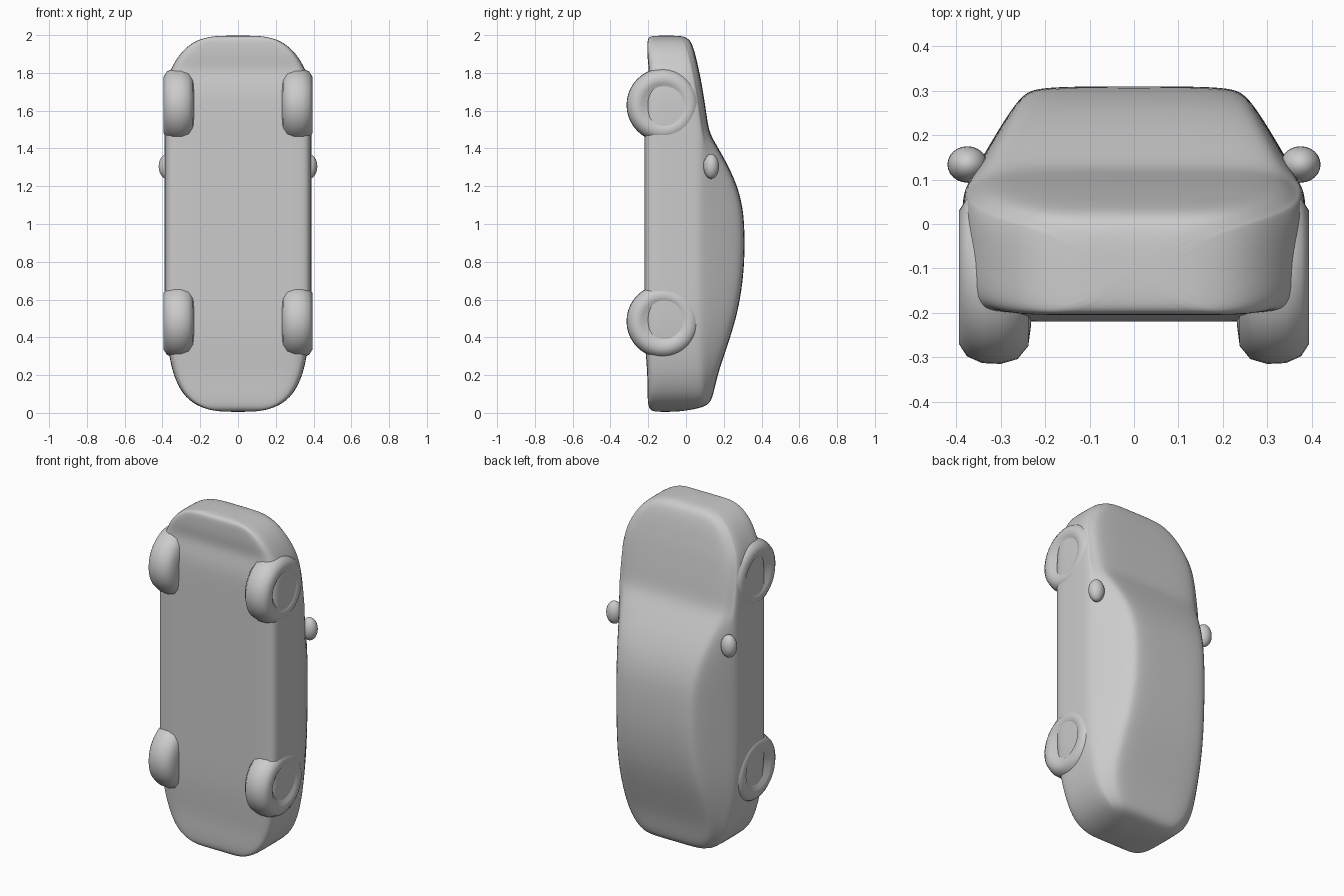
import bpy, bmesh, math
from mathutils import Matrix, Vector

cube = bpy.data.objects.get("Cube")
if cube:
    bpy.data.objects.remove(cube, do_unlink=True)

GREY = (0.6, 0.6, 0.6, 1.0)
mat = bpy.data.materials.new("plain grey")
mat.use_nodes = True
mat.diffuse_color = GREY
bsdf = mat.node_tree.nodes["Principled BSDF"]
bsdf.inputs["Base Color"].default_value = GREY
bsdf.inputs["Roughness"].default_value = 0.8


def finish(bm, name, levels=0):
    """Turn a bmesh into a smooth, grey object."""
    bmesh.ops.recalc_face_normals(bm, faces=bm.faces[:])
    mesh = bpy.data.meshes.new(name)
    bm.to_mesh(mesh)
    bm.free()
    mesh.materials.append(mat)
    for p in mesh.polygons:
        p.use_smooth = True
    obj = bpy.data.objects.new(name, mesh)
    bpy.context.collection.objects.link(obj)
    if levels:
        sub = obj.modifiers.new("rounding", "SUBSURF")
        sub.levels = sub.render_levels = levels
    return obj


def section(z, w, b, t):
    """Closed car cross-section: half width w, floor at y = b, top at y = t."""
    s = w / 0.385
    c = 0.055 * s
    belt = min(0.075, t - 0.05)
    r = w - 0.06 * s - 0.45 * max(0, t - 0.1)
    half = [(0, b), (0.5 * w, b), (w - c, b), (w - 0.25 * c, b + 0.25 * c),
            (w, b + c), (w, (b + belt) / 2), (w, belt - 0.02),
            (w - 0.012 * s, belt + 0.015),
            ((w + r + 0.025 * s) / 2, (belt + t - 0.02) / 2),
            (r + 0.025 * s, t - 0.022), (r - 0.01, t - 0.003),
            (0.5 * r, t), (0, t)]
    ring = half + [(-x, y) for x, y in half[-2:0:-1]]
    return [Vector((x, y, z)) for x, y in ring]


# Body: height z, half width, floor y, top y from tail to nose
STATIONS = [
    (0.005, 0.09, -0.17, -0.05), (0.018, 0.16, -0.19, 0.04),
    (0.035, 0.205, -0.198, 0.105), (0.06, 0.25, -0.202, 0.132),
    (0.11, 0.30, -0.204, 0.147), (0.20, 0.342, -0.204, 0.167),
    (0.30, 0.364, -0.212, 0.20), (0.40, 0.378, -0.218, 0.234),
    (0.50, 0.385, -0.22, 0.264), (0.60, 0.388, -0.22, 0.286),
    (0.72, 0.388, -0.22, 0.303), (0.85, 0.388, -0.22, 0.311),
    (1.00, 0.388, -0.22, 0.309), (1.10, 0.388, -0.22, 0.298),
    (1.20, 0.388, -0.22, 0.272), (1.30, 0.388, -0.22, 0.228),
    (1.40, 0.388, -0.22, 0.172), (1.46, 0.388, -0.22, 0.136),
    (1.51, 0.388, -0.22, 0.118), (1.60, 0.388, -0.22, 0.106),
    (1.70, 0.385, -0.218, 0.09), (1.77, 0.373, -0.205, 0.078),
    (1.82, 0.355, -0.196, 0.067), (1.88, 0.322, -0.204, 0.054),
    (1.93, 0.28, -0.205, 0.04), (1.965, 0.232, -0.204, 0.026),
    (1.985, 0.18, -0.20, 0.008), (1.998, 0.11, -0.18, -0.03),
]
bm = bmesh.new()
rings = [[bm.verts.new(p) for p in section(*st)] for st in STATIONS]
for a, b in zip(rings, rings[1:]):
    for i in range(len(a)):
        j = (i + 1) % len(a)
        bm.faces.new((a[i], a[j], b[j], b[i]))
bm.faces.new(rings[0])
bm.faces.new(rings[-1])
finish(bm, "car_body", 2)

# Wheels: rounded discs turned about the x axis, half sunk in the body
TYRE = [(0, 0.35), (0.07, 0.358), (0.115, 0.39), (0.15, 0.394),
        (0.178, 0.376), (0.193, 0.342), (0.195, 0.30), (0.184, 0.262),
        (0.155, 0.238), (0.11, 0.232), (0, 0.232)]


def wheel(name, side, z):
    bm = bmesh.new()
    pts = [bm.verts.new((side * x, r, 0)) for r, x in TYRE]
    edges = [bm.edges.new(e) for e in zip(pts, pts[1:])]
    bmesh.ops.spin(bm, geom=pts + edges, cent=(0, 0, 0), axis=(1, 0, 0),
                   angle=math.tau, steps=40)
    bmesh.ops.remove_doubles(bm, verts=bm.verts[:], dist=1e-4)
    bmesh.ops.translate(bm, verts=bm.verts[:], vec=(0, -0.12, z))
    finish(bm, name)


# Door mirrors: egg shapes with a short stalk into the door
def mirror(name, side):
    bm = bmesh.new()
    for centre, size in (((0.375, 0.134, 1.305), (0.045, 0.041, 0.066)),
                         ((0.345, 0.118, 1.315), (0.05, 0.032, 0.04))):
        m = (Matrix.Translation((side * centre[0], centre[1], centre[2]))
             @ Matrix.Diagonal((*size, 1)))
        bmesh.ops.create_uvsphere(bm, u_segments=24, v_segments=14,
                                  radius=1, matrix=m)
    finish(bm, name)


for label, side in (("left", 1), ("right", -1)):
    wheel("front_wheel_" + label, side, 1.63)
    wheel("rear_wheel_" + label, side, 0.485)
    mirror("door_mirror_" + label, side)
